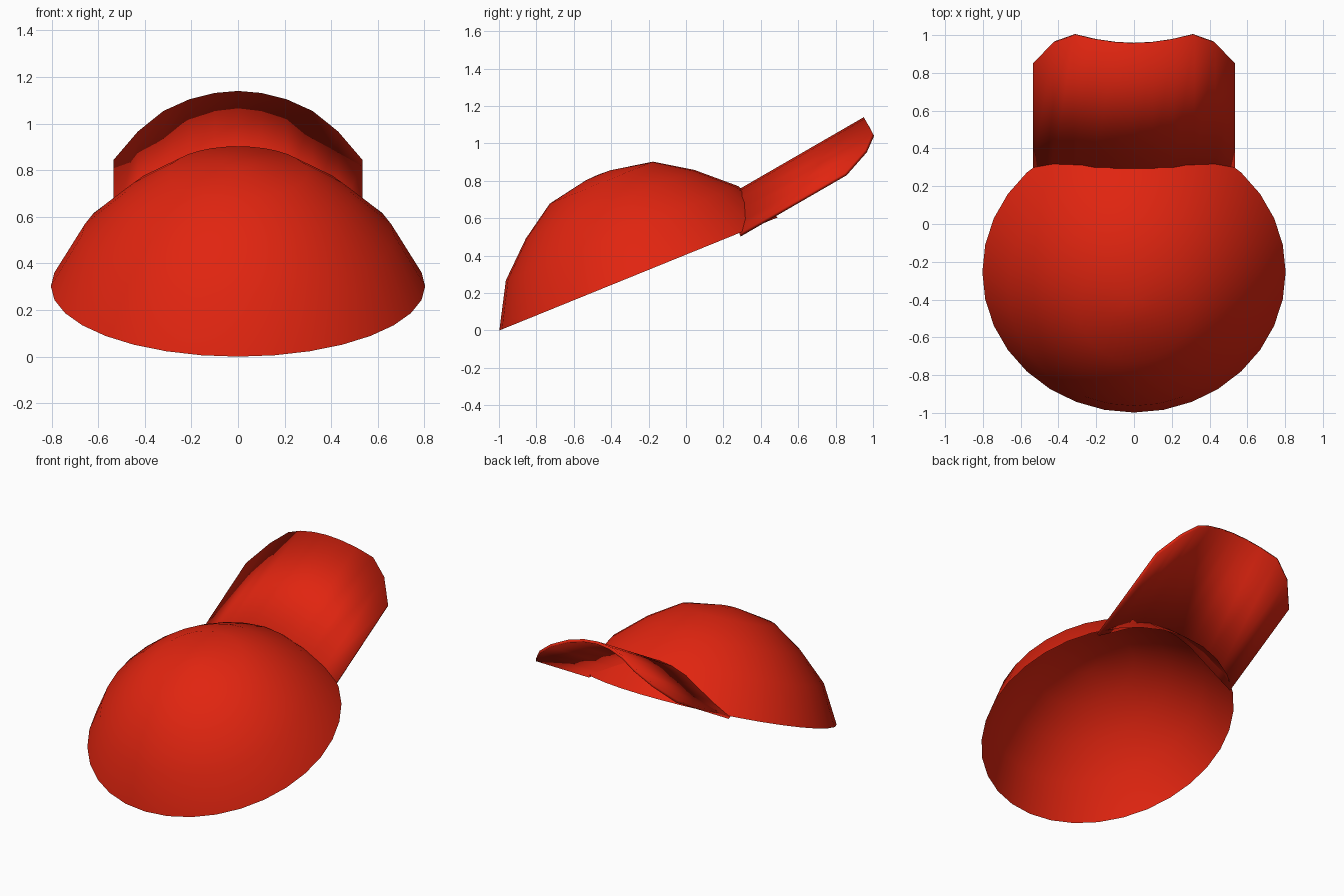
import bpy, math
from mathutils import Vector, Matrix

if "Cube" in bpy.data.objects:
    bpy.data.objects.remove(bpy.data.objects["Cube"])

red = bpy.data.materials.new("red_cloth")
red.diffuse_color = (0.75, 0.018, 0.005, 1)
red.use_nodes = True
red.node_tree.nodes["Principled BSDF"].inputs["Base Color"].default_value = red.diffuse_color


def make(name, verts, faces):
    mesh = bpy.data.meshes.new(name)
    mesh.from_pydata(verts, [], faces)
    mesh.materials.append(red)
    obj = bpy.data.objects.new(name, mesh)
    bpy.context.collection.objects.link(obj)
    bpy.ops.object.select_all(action='DESELECT')
    obj.select_set(True)
    bpy.context.view_layer.objects.active = obj
    bpy.ops.object.shade_smooth_by_angle(angle=math.radians(40))
    return obj


# Crown: open lathed dome, tilted up towards the bill
SEG = 32
profile = [(0.803, 0), (0.67, 0.235), (0.487, 0.402), (0.298, 0.527), (0.07, 0.57)]
tilt = Matrix.Translation((0, -0.254, 0.302)) @ Matrix.Rotation(math.radians(22.1), 4, 'X')
verts = []
for r, h in profile:
    for i in range(SEG):
        a = 2 * math.pi * i / SEG
        verts.append(tilt @ Vector((r * math.cos(a), r * math.sin(a), h)))
verts.append(tilt @ Vector((0, 0, 0.573)))
faces = []
for k in range(len(profile) - 1):
    for i in range(SEG):
        j = (i + 1) % SEG
        faces.append((k * SEG + i, k * SEG + j, (k + 1) * SEG + j, (k + 1) * SEG + i))
top = (len(profile) - 1) * SEG
for i in range(SEG):
    faces.append((top + i, top + (i + 1) % SEG, len(verts) - 1))
make("crown", verts, faces)

# Bill: arched sheet rising at 30 degrees; half section is (x, height, front reach)
half = [(0, 0.512, 1.393), (0.1, 0.502, 1.393), (0.21, 0.470, 1.393),
        (0.32, 0.414, 1.391), (0.43, 0.357, 1.313), (0.535, 0.305, 1.158)]
section = [(-x, n, d) for x, n, d in reversed(half[1:])] + half
c, s = math.cos(math.pi / 6), math.sin(math.pi / 6)
verts, faces = [], []
for x, n, d in section:
    start = (0.285 + s * n) / c
    for reach in (start, d):
        verts.append((x, c * reach - s * n, s * reach + c * n))
for i in range(len(section) - 1):
    a = 2 * i
    faces.append((a, a + 2, a + 3, a + 1))
bill = make("bill", verts, faces)
solid = bill.modifiers.new("thickness", 'SOLIDIFY')
solid.thickness = 0.018
solid.offset = -1
